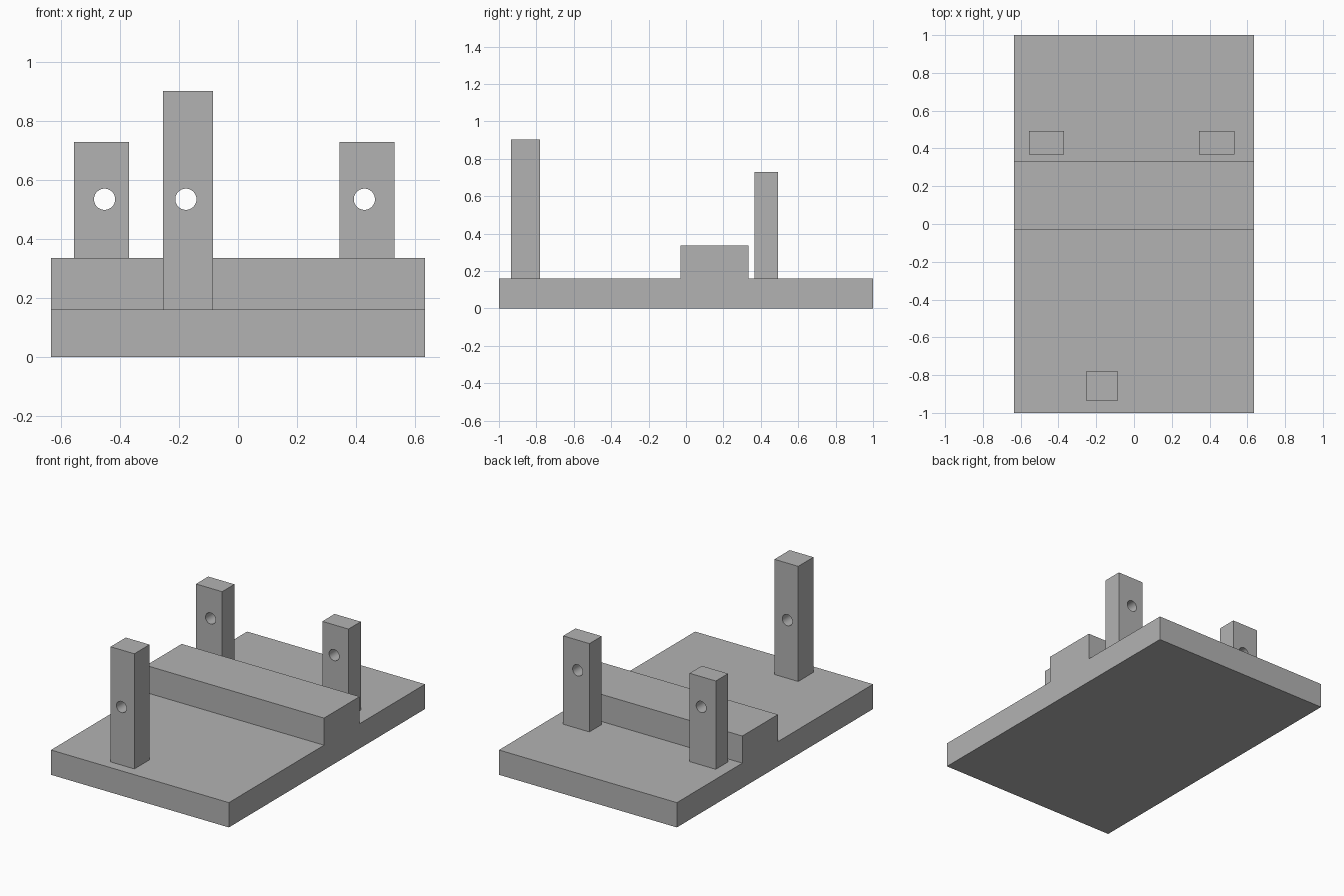
import bpy
import bmesh
import math
from mathutils import Matrix, Vector

cube = bpy.data.objects.get("Cube")
if cube:
    bpy.data.objects.remove(cube, do_unlink=True)

grey = bpy.data.materials.new("plain grey")
grey.use_nodes = True
colour = (0.45, 0.45, 0.45, 1)
grey.diffuse_color = colour
grey.node_tree.nodes["Principled BSDF"].inputs["Base Color"].default_value = colour

HALF_WIDTH = 0.635
BASE_TOP = 0.16
HOLE_Z = 0.535
HOLE_RADIUS = 0.036


def add_object(name, bm):
    bmesh.ops.recalc_face_normals(bm, faces=bm.faces)
    mesh = bpy.data.meshes.new(name)
    bm.to_mesh(mesh)
    bm.free()
    mesh.materials.append(grey)
    obj = bpy.data.objects.new(name, mesh)
    bpy.context.collection.objects.link(obj)
    return obj


def add_base():
    # Stepped side profile swept across the width
    profile = [(-1, 0), (1, 0), (1, BASE_TOP), (0.333, BASE_TOP), (0.333, 0.335),
               (-0.03, 0.335), (-0.03, BASE_TOP), (-1, BASE_TOP)]
    bm = bmesh.new()
    face = bm.faces.new([bm.verts.new((-HALF_WIDTH, y, z)) for y, z in profile])
    swept = bmesh.ops.extrude_face_region(bm, geom=[face], use_keep_orig=True)
    verts = [v for v in swept["geom"] if isinstance(v, bmesh.types.BMVert)]
    bmesh.ops.translate(bm, verts=verts, vec=(2 * HALF_WIDTH, 0, 0))
    return add_object("stepped_base", bm)


def add_post(name, x0, x1, y0, y1, top, hole_x):
    # Square post
    bm = bmesh.new()
    size = Vector((x1 - x0, y1 - y0, top - BASE_TOP, 1))
    centre = Vector(((x0 + x1) / 2, (y0 + y1) / 2, (top + BASE_TOP) / 2))
    bmesh.ops.create_cube(bm, size=1, matrix=Matrix.Translation(centre) @ Matrix.Diagonal(size))
    post = add_object(name, bm)

    # Round hole drilled from front to back
    bm = bmesh.new()
    place = Matrix.Translation((hole_x, centre.y, HOLE_Z)) @ Matrix.Rotation(math.pi / 2, 4, "X")
    bmesh.ops.create_cone(bm, cap_ends=True, segments=48, radius1=HOLE_RADIUS,
                          radius2=HOLE_RADIUS, depth=0.5, matrix=place)
    drill = add_object(name + "_drill", bm)
    drill.hide_render = True
    cut = post.modifiers.new("hole", "BOOLEAN")
    cut.operation = "DIFFERENCE"
    cut.solver = "EXACT"
    cut.object = drill

    # Apply the cut, then smooth only the hole wall
    bpy.ops.object.select_all(action="DESELECT")
    bpy.context.view_layer.objects.active = post
    post.select_set(True)
    bpy.ops.object.modifier_apply(modifier=cut.name)
    bpy.data.objects.remove(drill, do_unlink=True)
    bpy.ops.object.shade_smooth_by_angle(angle=math.radians(30))
    return post


add_base()
add_post("front_post", -0.255, -0.085, -0.935, -0.78, 0.903, -0.177)
add_post("back_right_post", -0.557, -0.37, 0.367, 0.492, 0.73, -0.453)
add_post("back_left_post", 0.345, 0.532, 0.367, 0.492, 0.73, 0.429)
